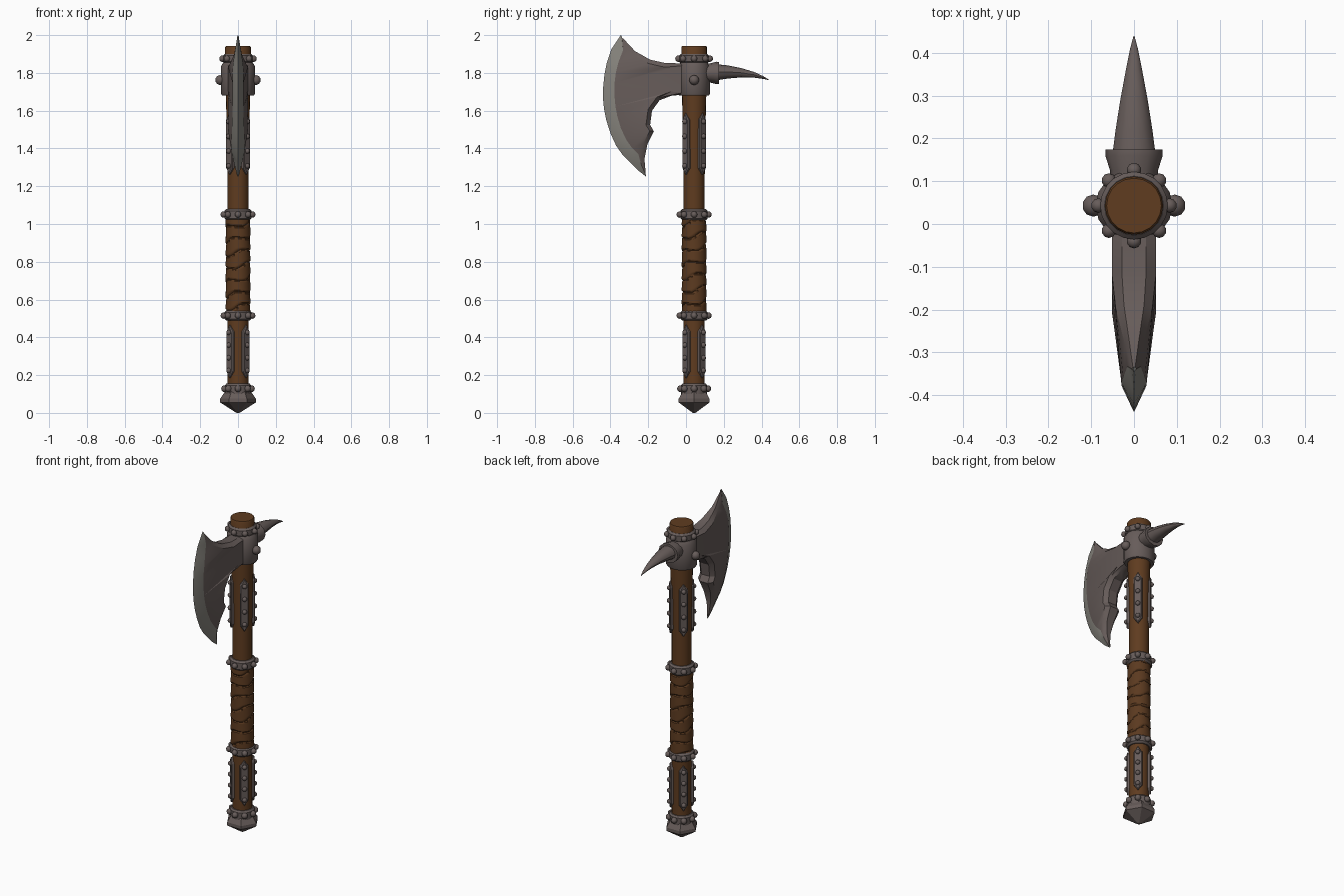
import bpy, bmesh, math
from mathutils import Vector, Matrix

cube = bpy.data.objects.get("Cube")
if cube:
    bpy.data.objects.remove(cube, do_unlink=True)

Y0 = 0.043  # shaft axis


def material(name, color):
    m = bpy.data.materials.new(name)
    m.use_nodes = True
    m.diffuse_color = (*color, 1)
    m.node_tree.nodes["Principled BSDF"].inputs["Base Color"].default_value = (*color, 1)
    return m


wood = material("brown wood", (0.115, 0.045, 0.014))
leather = material("brown leather", (0.105, 0.042, 0.014))
metal = material("dark iron", (0.135, 0.108, 0.102))
steel = material("honed steel", (0.24, 0.23, 0.205))


def finish(name, bm, *mats, angle=35):
    bmesh.ops.recalc_face_normals(bm, faces=bm.faces)
    mesh = bpy.data.meshes.new(name)
    bm.to_mesh(mesh)
    bm.free()
    ob = bpy.data.objects.new(name, mesh)
    bpy.context.collection.objects.link(ob)
    for m in mats:
        mesh.materials.append(m)
    bpy.ops.object.select_all(action='DESELECT')
    ob.select_set(True)
    bpy.context.view_layer.objects.active = ob
    bpy.ops.object.shade_smooth_by_angle(angle=math.radians(angle))
    return ob


def skin(bm, rings, cap=True):
    """Bridge closed rings of points, capping both ends."""
    rows = [[bm.verts.new(p) for p in ring] for ring in rings]
    n = len(rows[0])
    for a, b in zip(rows, rows[1:]):
        for i in range(n):
            j = (i + 1) % n
            bm.faces.new((a[i], a[j], b[j], b[i]))
    if cap:
        bm.faces.new(rows[0])
        bm.faces.new(rows[-1])


def turn(sides):
    return [i * math.tau / sides for i in range(sides)]


def lathe(name, profile, mat, sides=20, squash=1.0, angle=35):
    bm = bmesh.new()
    skin(bm, [[(r * math.cos(a), Y0 + squash * r * math.sin(a), z) for a in turn(sides)]
              for r, z in profile])
    return finish(name, bm, mat, angle=angle)


def loft_back(name, sections, mat, sides=12):
    """Sections along y: (y, z, half width, half height)."""
    bm = bmesh.new()
    skin(bm, [[(w * math.cos(a), y, z + h * math.sin(a)) for a in turn(sides)]
              for y, z, w, h in sections])
    return finish(name, bm, mat)


def studs(name, places, radius):
    bm = bmesh.new()
    for p in places:
        bmesh.ops.create_uvsphere(bm, u_segments=10, v_segments=8, radius=radius,
                                  matrix=Matrix.Translation(p))
    return finish(name, bm, metal, angle=60)


def around(radius, z, angles):
    return [Vector((radius * math.cos(a), Y0 + radius * math.sin(a), z)) for a in angles]


# Shaft
lathe("shaft", [(0.056, 0.1), (0.056, 1.25), (0.062, 1.6), (0.068, 1.8),
                (0.068, 1.935), (0.064, 1.942)], wood)


# Leather grip, wound as an overlapping spiral
def wrap_radius(a, z):
    t = (z / 0.072 - a / math.tau + 0.16 * math.sin(a * 2 + z * 23)) % 1
    return 0.056 + 0.011 * min(1, t / 0.16) * (1 - 0.35 * t)


bm = bmesh.new()
skin(bm, [[(wrap_radius(a, z) * math.cos(a), Y0 + wrap_radius(a, z) * math.sin(a), z)
           for a in turn(40)] for z in (0.53 + k * 0.005 for k in range(101))])
finish("leather_grip", bm, leather, angle=30)


# Studded bands
def band(name, z, half, r):
    c = 0.01
    lathe(name, [(r - c, z - half), (r, z - half + c), (r, z + half - c), (r - c, z + half)], metal)
    studs(name + "_studs", around(r + 0.004, z, turn(8)), 0.017)


band("lower_band", 0.515, 0.027, 0.072)
band("middle_band", 1.05, 0.03, 0.072)
band("top_band", 1.875, 0.026, 0.079)

# Pommel: round collar over a hexagonal point
lathe("pommel_collar", [(0.068, 0.08), (0.07, 0.145), (0.062, 0.155)], metal)
lathe("pommel", [(0.008, 0), (0.094, 0.055), (0.094, 0.075), (0.07, 0.112)], metal, sides=6, angle=20)
studs("pommel_studs", around(0.072, 0.128, turn(8)), 0.018)


# Riveted strips on the four diagonals of the shaft
def strip(name, z, half, r):
    outline = [(0, 1), (0.02, -0.04), (0.02, 0), (0, -1)]
    for k in range(4):
        a = math.pi / 4 + k * math.pi / 2
        out, side = Vector((math.cos(a), math.sin(a), 0)), Vector((-math.sin(a), math.cos(a), 0))

        def ring(w, h, d):
            pts = [(0, h), (w, h - 0.035), (w, 0.035 - h), (0, -h), (-w, 0.035 - h), (-w, h - 0.035)]
            return [Vector((0, Y0, z)) + out * d + side * u + Vector((0, 0, v)) for u, v in pts]

        bm = bmesh.new()
        skin(bm, [ring(0.024, half, r - 0.025), ring(0.024, half, r),
                  ring(0.019, half - 0.006, r + 0.005)])
        finish(f"{name}_{k + 1}", bm, metal, angle=20)
    corners = [math.pi / 4 + k * math.pi / 2 for k in range(4)]
    places = [p for s in (-0.72, -0.24, 0.24, 0.72) for p in around(r + 0.006, z + s * half, corners)]
    studs(name + "_rivets", places, 0.014)


strip("lower_strip", 0.325, 0.14, 0.063)
strip("upper_strip", 1.425, 0.163, 0.064)

# Head socket with side bosses
lathe("head_socket", [(0.084, 1.68), (0.09, 1.69), (0.09, 1.835), (0.078, 1.855)], metal,
      sides=16, squash=0.93)
studs("side_bosses", [Vector((s * 0.095, Y0, 1.762)) for s in (-1, 1)], 0.026)

# Back spike and its flared collar
loft_back("spike_collar", [(0.07, 1.80, 0.056, 0.05), (0.125, 1.80, 0.056, 0.05),
                           (0.16, 1.80, 0.067, 0.059), (0.174, 1.80, 0.066, 0.058)], metal)
loft_back("back_spike", [(0.15, 1.803, 0.052, 0.044), (0.22, 1.805, 0.043, 0.035),
                         (0.29, 1.801, 0.032, 0.025), (0.36, 1.79, 0.019, 0.015),
                         (0.41, 1.775, 0.009, 0.007), (0.44, 1.762, 0.001, 0.001)], metal)

# Blade: cutting edge and inner outline, paired from top tip to bottom tip (y, z)
edge = [(-.345, 2), (-.395, 1.925), (-.42, 1.85), (-.432, 1.79), (-.438, 1.73), (-.44, 1.67),
        (-.434, 1.61), (-.422, 1.55), (-.4, 1.48), (-.37, 1.415), (-.335, 1.365), (-.295, 1.325),
        (-.255, 1.285), (-.21, 1.25)]
inner = [(-.335, 1.985), (-.27, 1.915), (-.19, 1.87), (-.11, 1.852), (0, 1.85), (0, 1.685),
         (-.075, 1.68), (-.14, 1.655), (-.18, 1.6), (-.19, 1.525), (-.17, 1.49), (-.205, 1.42),
         (-.22, 1.345), (-.213, 1.265)]
edge, inner = [Vector(p) for p in edge], [Vector(p) for p in inner]
last = len(edge) - 1


def thickness(p, i):
    taper = min(1, 0.12 + 0.35 * min(i, last - i))
    return taper * (0.052 - 0.1 * max(0, -0.2 - p.x))


bm = bmesh.new()
for s in (-1, 1):
    rows = []
    for i, (e, n) in enumerate(zip(edge, inner)):
        span = (n - e).length
        t = inner[min(i + 1, last)] - inner[max(i - 1, 0)]
        shoulder = n + Vector((t.y, -t.x)).normalized() * min(0.022, span * 0.25)
        hone = e.lerp(n, min(0.062, span * 0.5) / span)
        row = [(n, 0.55 * thickness(n, i)), (shoulder, thickness(shoulder, i)),
               (hone, 0.85 * thickness(hone, i)), (e, 0)]
        rows.append([bm.verts.new((s * x, p.x, p.y)) for p, x in row])
    for a, b in zip(rows, rows[1:]):
        for j in range(3):
            f = bm.faces.new((a[j], a[j + 1], b[j + 1], b[j]))
            f.material_index = int(j == 2)
    if s < 0:
        first = rows
for a, b, c, d in zip(first, first[1:], rows[1:], rows):
    bm.faces.new((a[0], b[0], c[0], d[0]))
bmesh.ops.remove_doubles(bm, verts=bm.verts, dist=0.0005)
bmesh.ops.triangulate(bm, faces=[f for f in bm.faces if len(f.verts) > 3])
finish("blade", bm, metal, steel, angle=25)
